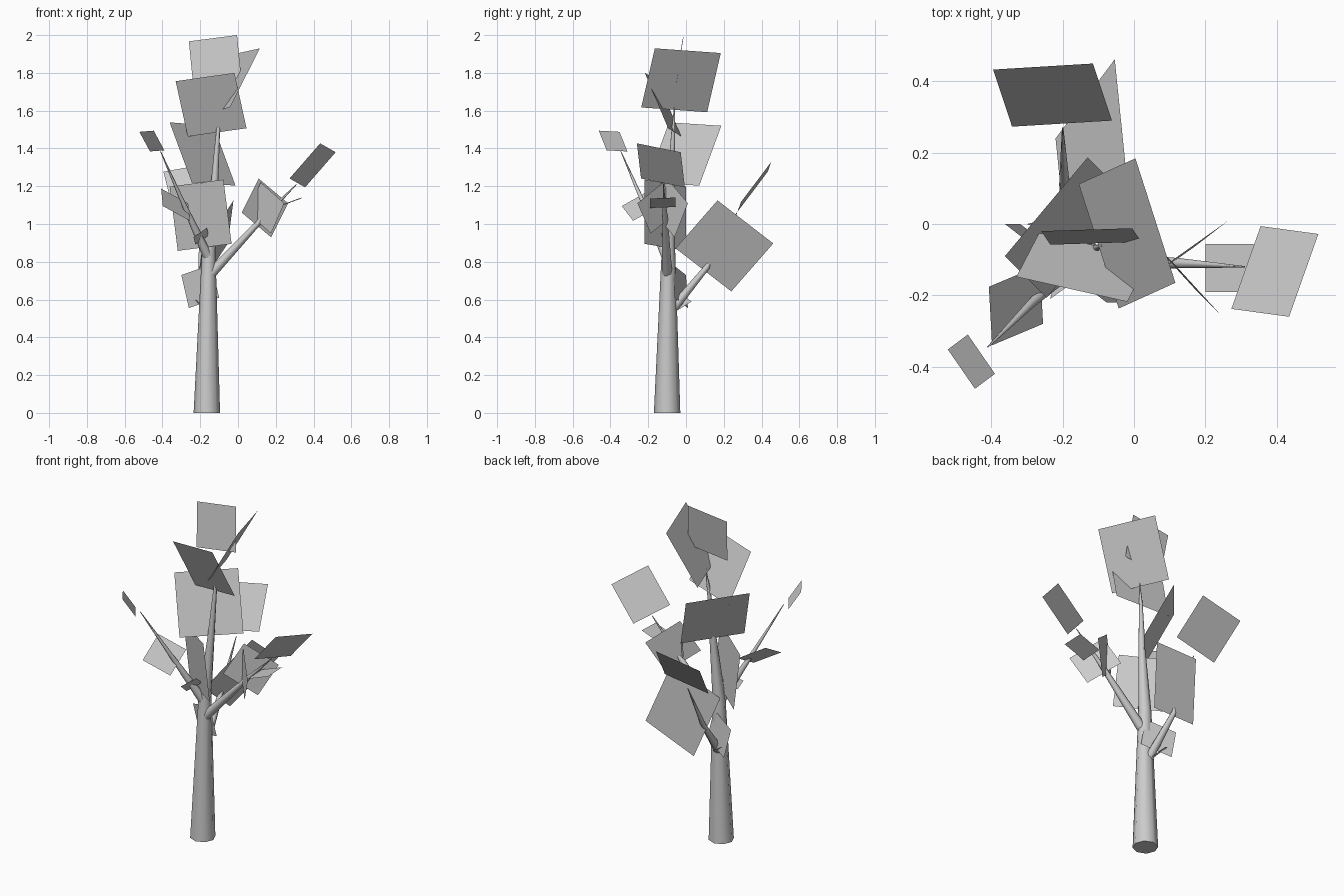
import bpy, bmesh, math
from mathutils import Vector


def make_object(name, bm):
    mesh = bpy.data.meshes.new(name)
    bm.to_mesh(mesh)
    bm.free()
    obj = bpy.data.objects.new(name, mesh)
    bpy.context.collection.objects.link(obj)
    return obj


def limb(name, points, sides=8):
    """Tapered tube through (x, y, z, radius) points."""
    bm = bmesh.new()
    pts = [Vector(p[:3]) for p in points]
    rings = []
    for i, p in enumerate(points):
        d = (pts[min(i + 1, len(pts) - 1)] - pts[max(i - 1, 0)]).normalized()
        if i == 0 and p[2] == 0:
            d = Vector((0, 0, 1))
        turn = Vector((0, 0, 1)).rotation_difference(d)
        rings.append([bm.verts.new(pts[i] + turn @ Vector(
            (p[3] * math.cos(math.tau * k / sides), p[3] * math.sin(math.tau * k / sides), 0)))
            for k in range(sides)])
    for a, b in zip(rings, rings[1:]):
        for k in range(sides):
            n = (k + 1) % sides
            bm.faces.new((a[k], a[n], b[n], b[k])).smooth = True
    bm.faces.new(rings[0][::-1])
    bm.faces.new(rings[-1])
    return make_object(name, bm)


def leaves(name, cards):
    """Flat leaf cards; each is three corners, the fourth completes the parallelogram."""
    for i, (a, b, c) in enumerate(cards):
        bm = bmesh.new()
        a, b, c = Vector(a), Vector(b), Vector(c)
        bm.faces.new([bm.verts.new(v) for v in (a, b, c, a + c - b)])
        make_object(f"{name}_{i + 1}", bm)


# Trunk and branches
limb("trunk", [(-.165, -.10, 0, .07), (-.155, -.093, .85, .036), (-.125, -.08, 1.2, .02),
               (-.105, -.067, 1.5, .01), (-.09, -.06, 1.62, .003)])
limb("right_branch", [(-.15, -.10, .73, .028), (.13, -.11, 1.03, .014), (.31, -.12, 1.21, .002)])
limb("left_branch", [(-.16, -.105, .83, .026), (-.29, -.225, 1.11, .012), (-.41, -.345, 1.385, .002)])
limb("back_branch", [(-.165, -.08, .54, .026), (-.195, .11, .77, .015), (-.20, .27, 1.06, .002)])

# Leaves along the trunk
leaves("crown_leaf", [
    [(-.26, -.02, 1.967), (-.005, -.012, 2.0), (.02, -.05, 1.745)],
    [(.004, .184, 1.905), (.116, -.165, 1.93), (-.043, -.237, 1.617)],
    [(-.33, -.148, 1.756), (-.019, -.218, 1.80), (.045, -.095, 1.507)],
    [(-.362, -.09, 1.538), (-.13, .187, 1.52), (-.013, .07, 1.203)],
    [(-.362, 0, 1.198), (-.077, -.22, 1.235), (-.034, -.22, .895)],
])

# Leaves of the right branch
leaves("right_leaf", [
    [(.435, -.26, 1.427), (.517, -.028, 1.38), (.355, -.006, 1.194)],
    [(.20, -.056, 1.09), (.335, -.056, 1.14), (.335, -.19, 1.135)],
    [(.265, .01, 1.11), (.11, -.10, 1.24), (.02, -.17, 1.06)],
    [(.245, -.257, 1.11), (.12, -.12, 1.22), (.05, -.05, 1.06)],
])

# Leaves of the left branch
leaves("left_leaf", [
    [(-.446, -.462, 1.494), (-.522, -.352, 1.488), (-.466, -.31, 1.384)],
    [(-.407, -.176, 1.187), (-.398, -.34, 1.095), (-.255, -.28, 1.017)],
    [(-.235, -.21, .93), (-.165, -.16, .98), (-.155, -.12, .94)],
])

# Leaves of the back branch
leaves("back_leaf", [
    [(-.395, .433, 1.277), (-.115, .45, 1.327), (-.062, .29, 1.115)],
    [(-.024, .167, 1.125), (-.054, .462, .897), (-.22, .24, .643)],
    [(-.30, 0, .73), (-.14, -.07, .785), (-.10, -.06, .61)],
    [(-.235, 0, .61), (-.20, .03, .59), (-.16, -.05, .54)],
])
